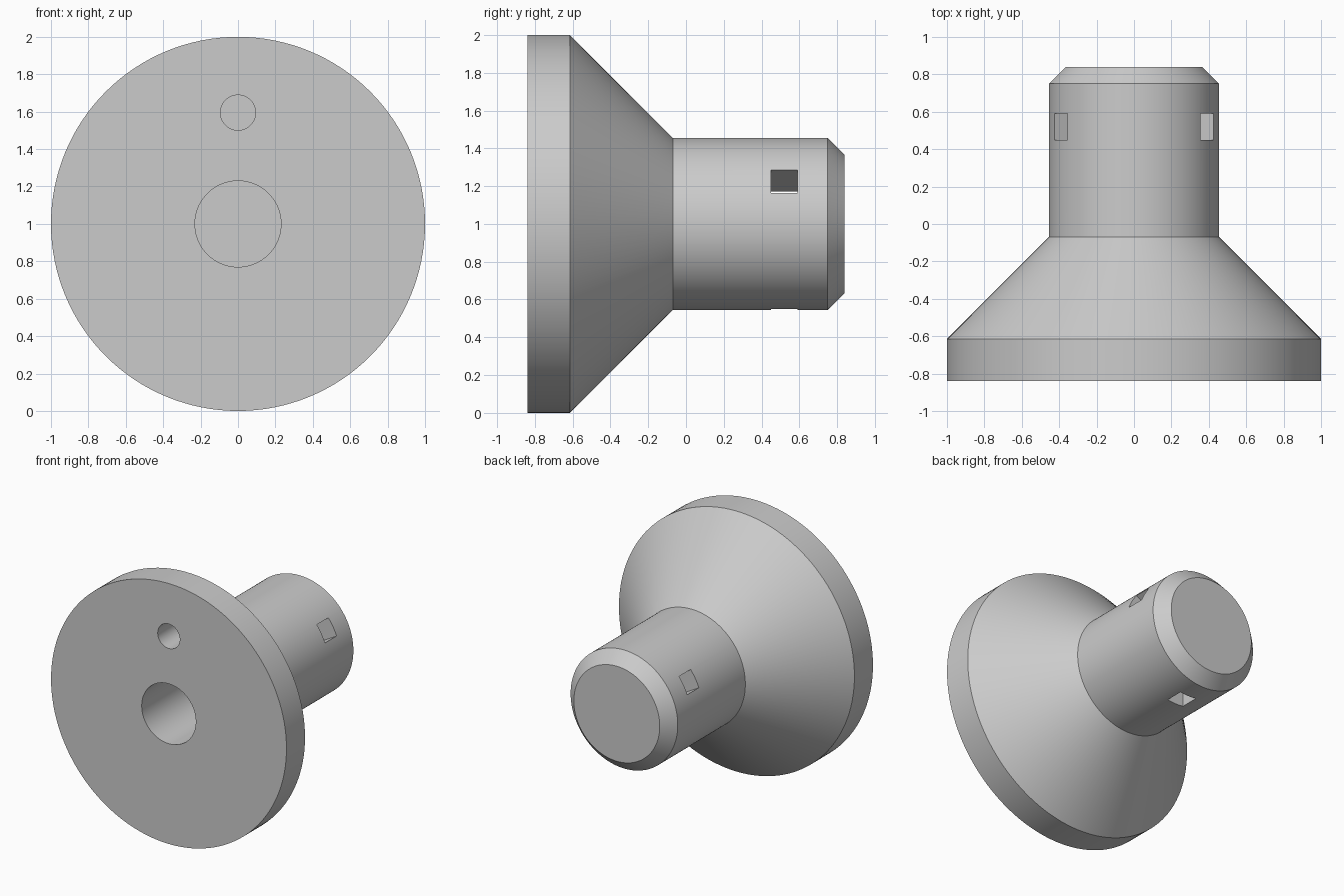
import bpy, bmesh, math
from mathutils import Matrix, Vector

if "Cube" in bpy.data.objects:
    bpy.data.objects.remove(bpy.data.objects["Cube"])

SEGMENTS = 128
AXIS = Vector((0, 0, 1))          # the turning axis runs along y at this height

grey = bpy.data.materials.new("plain_grey")
grey.use_nodes = True
colour = (0.6, 0.6, 0.6, 1)
grey.diffuse_color = colour
grey.node_tree.nodes["Principled BSDF"].inputs["Base Color"].default_value = colour


def make_object(name, bm):
    bmesh.ops.recalc_face_normals(bm, faces=bm.faces[:])
    mesh = bpy.data.meshes.new(name)
    bm.to_mesh(mesh)
    bm.free()
    mesh.materials.append(grey)
    obj = bpy.data.objects.new(name, mesh)
    bpy.context.collection.objects.link(obj)
    return obj


def cut(target, cutter):
    mod = target.modifiers.new("cut", "BOOLEAN")
    mod.operation = "DIFFERENCE"
    mod.solver = "EXACT"
    mod.object = cutter
    bpy.context.view_layer.objects.active = target
    bpy.ops.object.modifier_apply(modifier=mod.name)
    bpy.data.objects.remove(cutter)


# Turned body: chamfered stem, cone, flange rim and blind bore (radius, y)
profile = [(0, 0.84), (0.365, 0.84), (0.455, 0.75), (0.455, -0.07),
           (1, -0.615), (1, -0.84), (0.23, -0.84), (0.23, 0.65), (0, 0.65)]
bm = bmesh.new()
verts = [bm.verts.new(AXIS + Vector((r, y, 0))) for r, y in profile]
edges = [bm.edges.new(pair) for pair in zip(verts, verts[1:])]
bmesh.ops.spin(bm, geom=verts + edges, cent=AXIS, axis=(0, 1, 0),
               angle=math.tau, steps=SEGMENTS)
bmesh.ops.remove_doubles(bm, verts=bm.verts[:], dist=0.0005)
body = make_object("flanged_body", bm)

# Small blind hole in the flange face
bm = bmesh.new()
place = Matrix.Translation((0, -0.7, 1.595)) @ Matrix.Rotation(math.pi / 2, 4, "X")
bmesh.ops.create_cone(bm, cap_ends=True, segments=64, radius1=0.094,
                      radius2=0.094, depth=0.5, matrix=place)
cut(body, make_object("pin_hole_cutter", bm))

# Three square windows around the stem, opening into the bore
for degrees in (30, 150, 270):
    bm = bmesh.new()
    place = (Matrix.Translation(AXIS) @ Matrix.Rotation(-math.radians(degrees), 4, "Y")
             @ Matrix.Translation((0.34, 0.52, 0)) @ Matrix.Diagonal((0.36, 0.14, 0.14, 1)))
    bmesh.ops.create_cube(bm, size=1, matrix=place)
    cut(body, make_object("window_cutter", bm))

# Smooth round walls with crisp rims
bpy.ops.object.select_all(action="DESELECT")
body.select_set(True)
bpy.context.view_layer.objects.active = body
bpy.ops.object.shade_smooth_by_angle(angle=math.radians(30))
